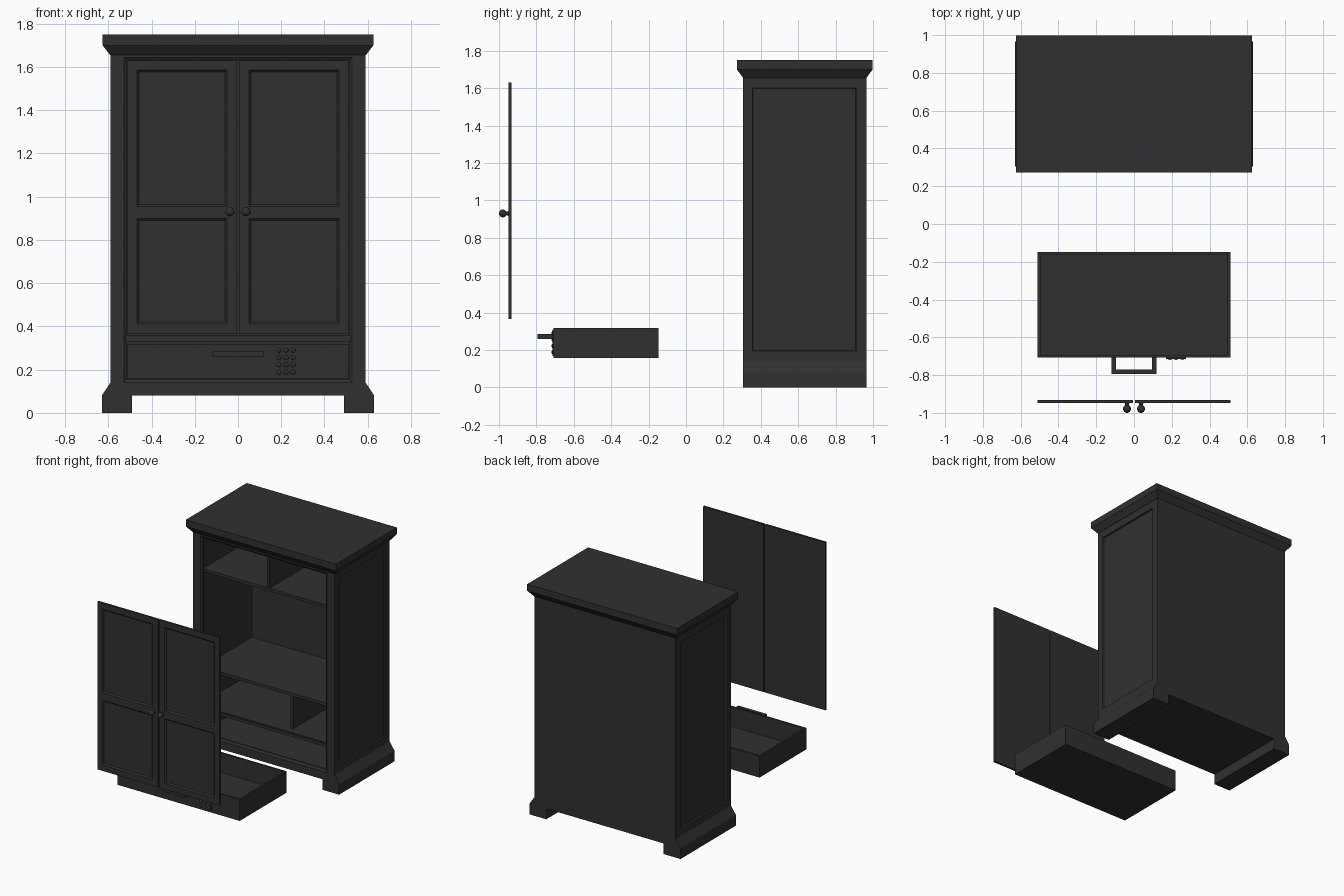
import bpy, bmesh, math
from mathutils import Vector, Matrix

if "Cube" in bpy.data.objects:
    bpy.data.objects.remove(bpy.data.objects["Cube"])

black = bpy.data.materials.new("black_paint")
black.diffuse_color = (0.03, 0.03, 0.03, 1)
black.use_nodes = True
black.node_tree.nodes["Principled BSDF"].inputs["Base Color"].default_value = black.diffuse_color


def finish(name, bm, smooth=False):
    bmesh.ops.recalc_face_normals(bm, faces=bm.faces)
    me = bpy.data.meshes.new(name)
    bm.to_mesh(me)
    bm.free()
    me.materials.append(black)
    ob = bpy.data.objects.new(name, me)
    bpy.context.collection.objects.link(ob)
    if smooth:
        bpy.context.view_layer.objects.active = ob
        ob.select_set(True)
        bpy.ops.object.shade_smooth_by_angle(angle=math.radians(40))
        ob.select_set(False)
    return ob


def cube(bm, x, y, z):
    """Add an axis-aligned box given (min, max) pairs."""
    c = [(a[0] + a[1]) / 2 for a in (x, y, z)]
    s = [a[1] - a[0] for a in (x, y, z)]
    bmesh.ops.create_cube(bm, size=1, matrix=Matrix.Translation(c) @ Matrix.Diagonal((*s, 1)))


def box(name, x, y, z):
    bm = bmesh.new()
    cube(bm, x, y, z)
    return finish(name, bm)


def loft(name, loops, closed=False):
    """Skin a list of equal-length loops; cap the ends unless closed into a ring."""
    bm = bmesh.new()
    rows = [[bm.verts.new(p) for p in lp] for lp in loops]
    n = len(rows[0])
    pairs = list(zip(rows, rows[1:])) + ([(rows[-1], rows[0])] if closed else [])
    for a, b in pairs:
        for i in range(n):
            bm.faces.new((a[i], a[(i + 1) % n], b[(i + 1) % n], b[i]))
    if not closed:
        bm.faces.new(rows[0])
        bm.faces.new(rows[-1])
    return finish(name, bm)


def rect_xz(x, z, y):
    return [(x[0], y, z[0]), (x[1], y, z[0]), (x[1], y, z[1]), (x[0], y, z[1])]


def bead(name, x, z, w, y_front, y_slope, y_back):
    """Moulding running around the inside of an opening."""
    xi, zi = (x[0] + w, x[1] - w), (z[0] + w, z[1] - w)
    return loft(name, [rect_xz(x, z, y_front), rect_xz(xi, zi, y_slope),
                       rect_xz(xi, zi, y_back), rect_xz(x, z, y_back)], closed=True)


def panelled(name, x, y, z, normal, axis, across, cells, width, depth):
    """Board with sunken panels on the side facing normal."""
    bm = bmesh.new()
    cube(bm, x, y, z)
    ax = Vector((1, 0, 0)) if axis == 0 else Vector((0, 1, 0))
    cuts = [(ax, v) for v in across] + [(Vector((0, 0, 1)), v) for c in cells for v in c]
    for no, v in cuts:
        bmesh.ops.bisect_plane(bm, geom=bm.verts[:] + bm.edges[:] + bm.faces[:],
                               plane_co=no * v, plane_no=no)
    bm.normal_update()
    sunk = []
    for f in bm.faces:
        m = f.calc_center_median()
        if (f.normal.dot(normal) > 0.9 and across[0] < m[axis] < across[1]
                and any(a < m.z < b for a, b in cells)):
            sunk.append(f)
    bmesh.ops.inset_individual(bm, faces=sunk, thickness=width, depth=-depth)
    return finish(name, bm)


def turned(name, profile, at, sides=24):
    """Spin (radius, distance) points around the y axis."""
    bm = bmesh.new()
    vs = [bm.verts.new((r, d, 0)) for r, d in profile]
    es = [bm.edges.new(p) for p in zip(vs, vs[1:])]
    bmesh.ops.spin(bm, geom=vs + es, axis=(0, 1, 0), cent=(0, 0, 0),
                   angle=2 * math.pi, steps=sides, use_merge=True)
    bmesh.ops.remove_doubles(bm, verts=bm.verts, dist=1e-5)
    bmesh.ops.translate(bm, verts=bm.verts, vec=at)
    return finish(name, bm, smooth=True)


F, B = 0.305, 0.965          # cabinet front and back

# cornice with sloped underside
def rect_xy(hx, y0, y1, z):
    return [(-hx, y0, z), (hx, y0, z), (hx, y1, z), (-hx, y1, z)]

loft("cornice", [rect_xy(0.592, F, B, 1.655), rect_xy(0.626, 0.272, 0.998, 1.70),
                 rect_xy(0.626, 0.272, 0.998, 1.75)])

# sides, feet and front stiles
foot = [(0.49, 0), (0.63, 0), (0.63, 0.08), (0.59, 0.14), (0.49, 0.14)]
for s, side in ((-1, "left"), (1, "right")):
    panelled(side + "_side", sorted((s * 0.545, s * 0.59)), (F, B), (0.14, 1.655),
             Vector((s, 0, 0)), 1, (0.355, 0.91), [(0.195, 1.60)], 0.004, 0.012)
    loft(side + "_foot", [[(s * x, y, z) for x, z in foot] for y in (F, B)])
    box(side + "_stile", sorted((s * 0.528, s * 0.545)), (F, 0.33), (0.14, 1.655))

# back, base and face-frame rails
box("back_panel", (-0.545, 0.545), (0.945, B), (0.14, 1.655))
box("base", (-0.49, 0.49), (F, B), (0.08, 0.14))
box("top_rail", (-0.528, 0.528), (F, 0.33), (1.643, 1.655))
box("middle_rail", (-0.528, 0.528), (F + 0.006, 0.33), (0.328, 0.36))
box("middle_rail_bead", (-0.515, 0.515), (F, F + 0.006), (0.338, 0.352))
bead("opening_bead", (-0.528, 0.528), (0.14, 1.643), 0.014, F, F + 0.010, 0.33)

# shelves and dividers
for name, z in (("cupboard_floor", 0.36), ("middle_shelf", 0.63), ("upper_shelf", 1.37)):
    front = 0.33 if name == "cupboard_floor" else 0.36
    box(name, (-0.545, 0.545), (front, 0.945), (z - 0.022, z))
box("upper_divider", (-0.01, 0.01), (0.36, 0.945), (1.37, 1.655))
box("lower_divider", (0.185, 0.205), (0.36, 0.945), (0.36, 0.608))

# doors with two sunken panels and round knobs
ball = [(0.021 * math.sin(a), -0.034 - 0.021 * math.cos(a))
        for a in (math.pi * i / 12 for i in range(11))]
for s, side in ((-1, "left"), (1, "right")):
    panelled(side + "_door", sorted((s * 0.004, s * 0.51)), (-0.948, -0.932), (0.365, 1.63),
             Vector((0, -1, 0)), 0, sorted((s * 0.05, s * 0.468)),
             [(0.41, 0.898), (0.954, 1.585)], 0.013, 0.009)
    turned(side + "_knob", ball + [(0.009, -0.013), (0.013, -0.004), (0.013, 0.001)],
           (s * 0.037, -0.945, 0.93))

# open drawer box
DX, DY, DZ, T = 0.51, (-0.708, -0.148), (0.157, 0.318), 0.014
box("drawer_front", (-DX, DX), (DY[0], DY[0] + T), DZ)
box("drawer_back", (-DX, DX), (DY[1] - T, DY[1]), DZ)
for s, side in ((-1, "left"), (1, "right")):
    box("drawer_%s_side" % side, sorted((s * (DX - T), s * DX)), (DY[0] + T, DY[1] - T), DZ)
box("drawer_bottom", (-DX + T, DX - T), (DY[0] + T, DY[1] - T), (DZ[0], DZ[0] + T))

# square bar handle
box("handle_bar", (-0.12, 0.12), (-0.795, -0.77), (0.259, 0.285))
for s, side in ((-1, "left"), (1, "right")):
    box("handle_%s_post" % side, sorted((s * 0.095, s * 0.12)), (-0.77, DY[0]), (0.259, 0.285))

# keypad lock with small domed buttons
box("keypad_plate", (0.17, 0.275), (-0.714, DY[0]), (0.168, 0.31))
dome = [(0, -0.005), (0.006, -0.004), (0.010, -0.002), (0.011, 0)]
for i in range(3):
    for j in range(4):
        turned("keypad_button", dome, (0.19 + 0.0325 * i, -0.714, 0.188 + 0.034 * j), 12)
